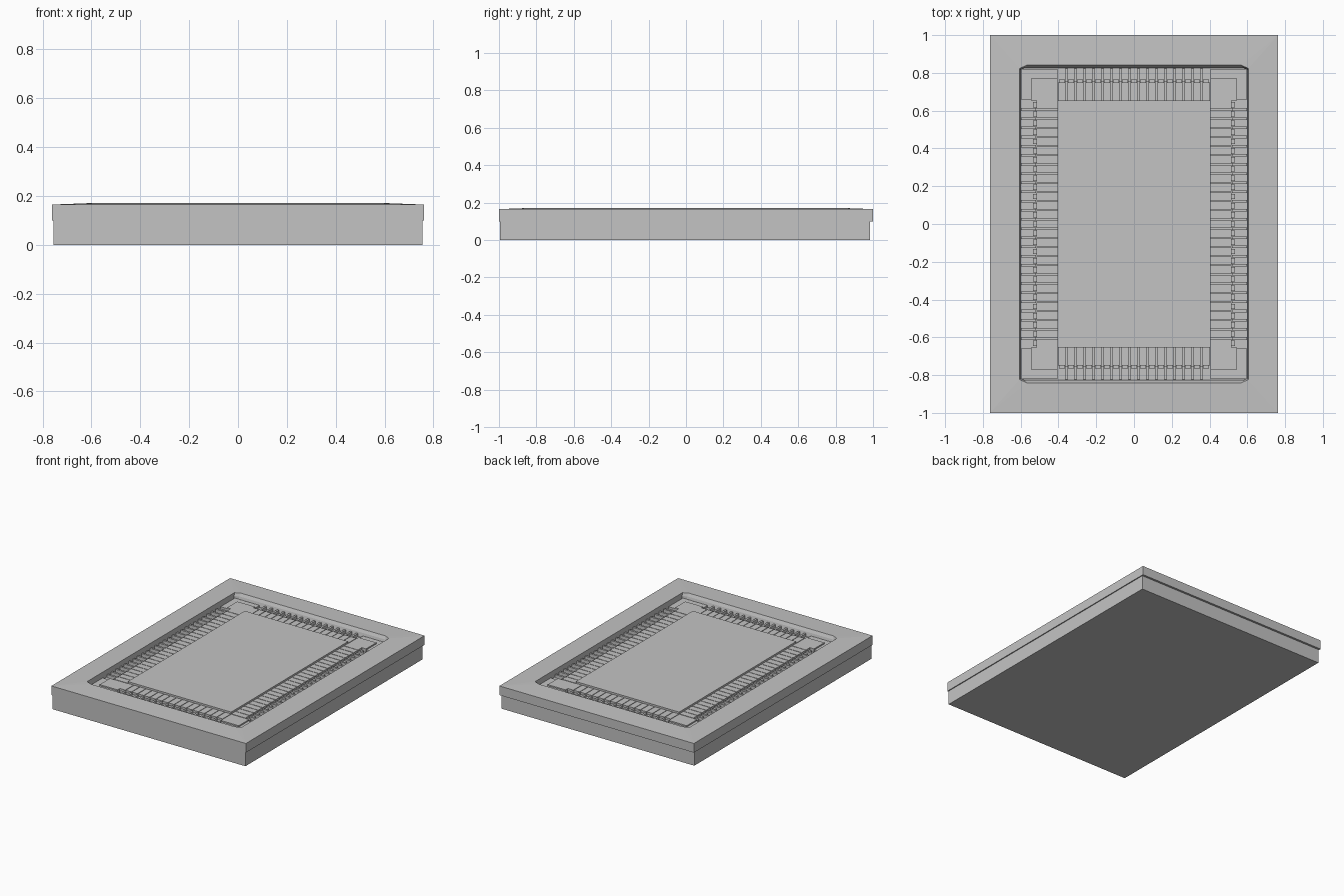
import bpy
import bmesh
from mathutils import Matrix

if "Cube" in bpy.data.objects:
    bpy.data.objects.remove(bpy.data.objects["Cube"], do_unlink=True)

grey = bpy.data.materials.new("plain grey")
grey.use_nodes = True
COLOUR = (0.55, 0.55, 0.55, 1)
grey.diffuse_color = COLOUR
grey.node_tree.nodes["Principled BSDF"].inputs["Base Color"].default_value = COLOUR

FLOOR = 0.12


def finish(name, bm):
    bmesh.ops.recalc_face_normals(bm, faces=bm.faces)
    mesh = bpy.data.meshes.new(name)
    bm.to_mesh(mesh)
    bm.free()
    mesh.materials.append(grey)
    obj = bpy.data.objects.new(name, mesh)
    bpy.context.collection.objects.link(obj)
    return obj


def add_box(bm, x0, x1, y0, y1, z0, z1):
    size = Matrix.Diagonal((abs(x1 - x0), abs(y1 - y0), z1 - z0, 1))
    place = Matrix.Translation(((x0 + x1) / 2, (y0 + y1) / 2, (z0 + z1) / 2))
    bmesh.ops.create_cube(bm, size=1, matrix=place @ size)


def ring(bm, hx, hy, z, cx=0, cy=0):
    """Rectangle with cut corners, as eight vertices."""
    corners = []
    for sx, sy in ((1, 1), (-1, 1), (-1, -1), (1, -1)):
        pair = [(sx * hx, sy * (hy - cy)), (sx * (hx - cx), sy * hy)]
        corners += pair if sx * sy > 0 else pair[::-1]
    return [bm.verts.new((x, y, z)) for x, y in corners]


# Lower slab
bm = bmesh.new()
add_box(bm, -0.755, 0.755, -0.995, 0.985, 0, 0.1)
finish("base_slab", bm)

# Upper frame, rising gently to a stepped opening with cut corners
bm = bmesh.new()
rings = [ring(bm, 0.762, 1, 0.1), ring(bm, 0.762, 1, 0.165),
         ring(bm, 0.605, 0.842, 0.171, 0.04, 0.018),
         ring(bm, 0.602, 0.832, 0.15, 0.03, 0.015),
         ring(bm, 0.602, 0.825, FLOOR, 0.02, 0.01)]
for a, b in zip(rings, rings[1:]):
    for i in range(8):
        j = (i + 1) % 8
        bm.faces.new((a[i], a[j], b[j], b[i]))
bm.faces.new(rings[0])
bm.faces.new(rings[-1])
bmesh.ops.remove_doubles(bm, verts=bm.verts, dist=0.0001)
finish("upper_frame", bm)

# Raised middle
bm = bmesh.new()
add_box(bm, -0.405, 0.405, -0.655, 0.655, FLOOR, 0.16)
finish("centre_panel", bm)

# Stepped corner blocks
bm = bmesh.new()
for sx in (-1, 1):
    for sy in (-1, 1):
        add_box(bm, sx * 0.405, sx * 0.598, sy * 0.66, sy * 0.82, FLOOR, 0.136)
        add_box(bm, sx * 0.405, sx * 0.545, sy * 0.655, sy * 0.77, FLOOR, 0.145)
finish("corner_blocks", bm)


def band(name, count, half, inner, middle, outer, along_x, side):
    """Row of tiles with thin ribs and short stubs outside them."""
    pitch = 2 * half / count
    bm = bmesh.new()

    def piece(centre, width, near, far, top):
        a, b = centre - width / 2, centre + width / 2
        near, far = side * near, side * far
        if along_x:
            add_box(bm, a, b, near, far, FLOOR, top)
        else:
            add_box(bm, near, far, a, b, FLOOR, top)

    for i in range(count):
        c = -half + pitch * (i + 0.5)
        piece(c, pitch - 0.004, inner, middle, 0.147)
        if i < count - 1:
            piece(c + pitch / 2, 0.014, middle + 0.003, outer, 0.142)
        piece(c, pitch - 0.02, middle, middle + 0.02, 0.132)
    finish(name, bm)


# Tile rows on all four sides
for side, ends, flanks in ((-1, "front", "right"), (1, "back", "left")):
    band(ends + "_tiles", 17, 0.405, 0.655, 0.748, 0.822, True, side)
    band(flanks + "_tiles", 27, 0.655, 0.405, 0.515, 0.598, False, side)
